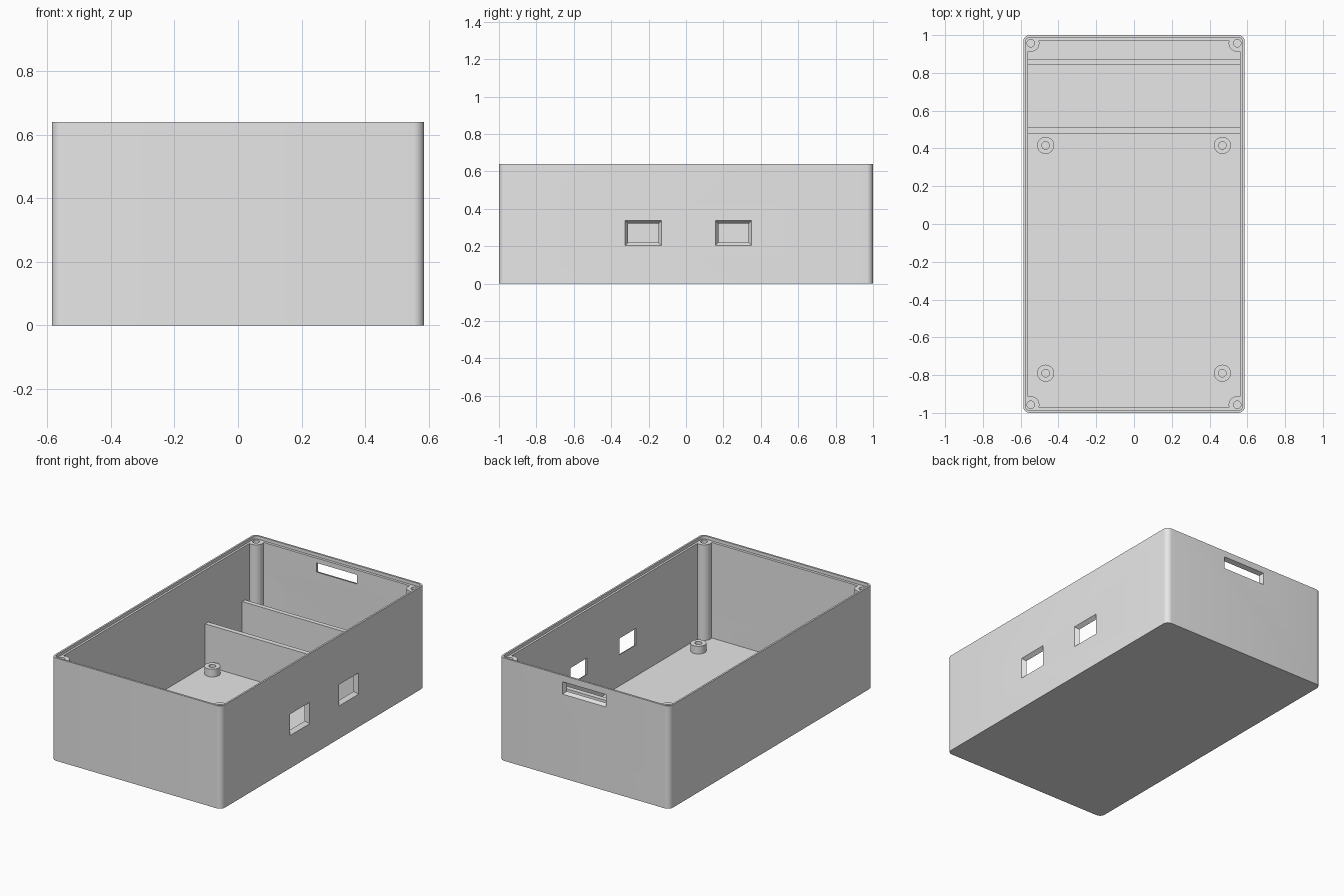
import bpy
import bmesh
from math import cos, sin, pi
from mathutils import Matrix

cube = bpy.data.objects.get("Cube")
if cube:
    bpy.data.objects.remove(cube, do_unlink=True)

grey = bpy.data.materials.new("plain grey")
grey.use_nodes = True
grey.diffuse_color = (0.8, 0.8, 0.8, 1)
grey.node_tree.nodes["Principled BSDF"].inputs["Base Color"].default_value = (0.8, 0.8, 0.8, 1)

HEIGHT, LEDGE, FLOOR = 0.64, 0.62, 0.025
OUTER = (0.586, 1.0, 0.034)      # half width, half depth, corner radius
LIP = (0.575, 0.988, 0.024)
INNER = (0.562, 0.972, 0.012)
CORE = (0.569, 0.981, 0.018)


def make_object(name, bm):
    bmesh.ops.recalc_face_normals(bm, faces=bm.faces)
    mesh = bpy.data.meshes.new(name)
    bm.to_mesh(mesh)
    bm.free()
    mesh.materials.append(grey)
    obj = bpy.data.objects.new(name, mesh)
    bpy.context.collection.objects.link(obj)
    return obj


def stacked(name, layers):
    """Rounded rectangles joined in order, capped at both ends."""
    bm = bmesh.new()
    steps = 8
    rings = []
    for (hx, hy, r), z in layers:
        ring = []
        for q, (sx, sy) in enumerate(((1, 1), (-1, 1), (-1, -1), (1, -1))):
            for i in range(steps + 1):
                a = (q + i / steps) * pi / 2
                ring.append(bm.verts.new((sx * (hx - r) + r * cos(a),
                                          sy * (hy - r) + r * sin(a), z)))
        rings.append(ring)
    for low, high in zip(rings, rings[1:]):
        n = len(low)
        for i in range(n):
            j = (i + 1) % n
            bm.faces.new((low[i], low[j], high[j], high[i]))
    bm.faces.new(rings[0])
    bm.faces.new(rings[-1])
    return make_object(name, bm)


def cylinder(name, x, y, low, high, radius):
    bm = bmesh.new()
    bmesh.ops.create_cone(bm, cap_ends=True, segments=40, radius1=radius, radius2=radius,
                          depth=high - low,
                          matrix=Matrix.Translation((x, y, (low + high) / 2)))
    return make_object(name, bm)


def box(name, low, high):
    bm = bmesh.new()
    bmesh.ops.create_cube(bm, size=1)
    for v in bm.verts:
        v.co = [l if c < 0 else h for c, l, h in zip(v.co, low, high)]
    return make_object(name, bm)


def tapered_cutter(axis, wall, thick, span, z_span, inset):
    """Opening that narrows from the outside of a wall to its inside."""
    bm = bmesh.new()
    for t in (-1, 2):
        k = inset * t
        for u in (span[0] + k, span[1] - k):
            for z in (z_span[0] + k, z_span[1] - k):
                p = wall - thick * t
                bm.verts.new((p, u, z) if axis == "x" else (u, p, z))
    bmesh.ops.convex_hull(bm, input=bm.verts)
    return make_object("opening_cutter", bm)


def boolean(obj, operation, cutters):
    for cutter in cutters:
        mod = obj.modifiers.new(operation.lower(), 'BOOLEAN')
        mod.operation = operation
        mod.solver = 'EXACT'
        mod.object = cutter
    deps = bpy.context.evaluated_depsgraph_get()
    mesh = bpy.data.meshes.new_from_object(obj.evaluated_get(deps))
    obj.modifiers.clear()
    obj.data = mesh


# Open box with a stepped rim
case = stacked("case_shell", [(OUTER, 0), (OUTER, HEIGHT), (LIP, HEIGHT),
                              (LIP, LEDGE), (INNER, LEDGE), (INNER, FLOOR)])

# Two side windows and a slot in the back
openings = [tapered_cutter("x", OUTER[0], OUTER[0] - INNER[0], span, (0.204, 0.337), 0.016)
            for span in ((-0.325, -0.131), (0.157, 0.351))]
openings.append(tapered_cutter("y", OUTER[1], OUTER[1] - INNER[1],
                               (-0.15, 0.15), (0.523, 0.6), 0.01))

# Corner screw posts, trimmed to the cavity
core = stacked("post_trimmer", [(CORE, FLOOR / 2), (CORE, LEDGE)])
corners = [("front_right", -1, -1), ("front_left", 1, -1),
           ("back_right", -1, 1), ("back_left", 1, 1)]
post_holes = []
finished = [case]
for label, sx, sy in corners:
    x, y = sx * 0.546, sy * 0.957
    post = cylinder(label + "_screw_post", x, y, 0, LEDGE + 0.05, 0.045)
    hole = cylinder("screw_hole_cutter", x, y, LEDGE - 0.15, HEIGHT + 0.1, 0.02)
    boolean(post, 'INTERSECT', [core])
    boolean(post, 'DIFFERENCE', [hole])
    post_holes.append(hole)
    finished.append(post)
boolean(case, 'DIFFERENCE', openings + post_holes)

# Board standoffs on the floor
standoff_holes = []
for label, sx, sy in corners:
    x, y = sx * 0.468, 0.416 if sy > 0 else -0.79
    standoff = cylinder(label + "_standoff", x, y, FLOOR - 0.01, FLOOR + 0.048, 0.045)
    hole = cylinder("standoff_hole_cutter", x, y, 0, 0.2, 0.02)
    boolean(standoff, 'DIFFERENCE', [hole])
    standoff_holes.append(hole)
    finished.append(standoff)

# Low divider walls
for label, front, back in (("front_divider", 0.48, 0.511), ("back_divider", 0.844, 0.872)):
    finished.append(box(label, (-CORE[0], front, FLOOR - 0.01), (CORE[0], back, 0.285)))

# Remove the helpers
for helper in openings + post_holes + standoff_holes + [core]:
    bpy.data.objects.remove(helper, do_unlink=True)

# Smooth the round parts, keep the edges sharp
bpy.ops.object.select_all(action='DESELECT')
for obj in finished:
    obj.select_set(True)
bpy.context.view_layer.objects.active = case
bpy.ops.object.shade_smooth_by_angle(angle=pi / 6)
